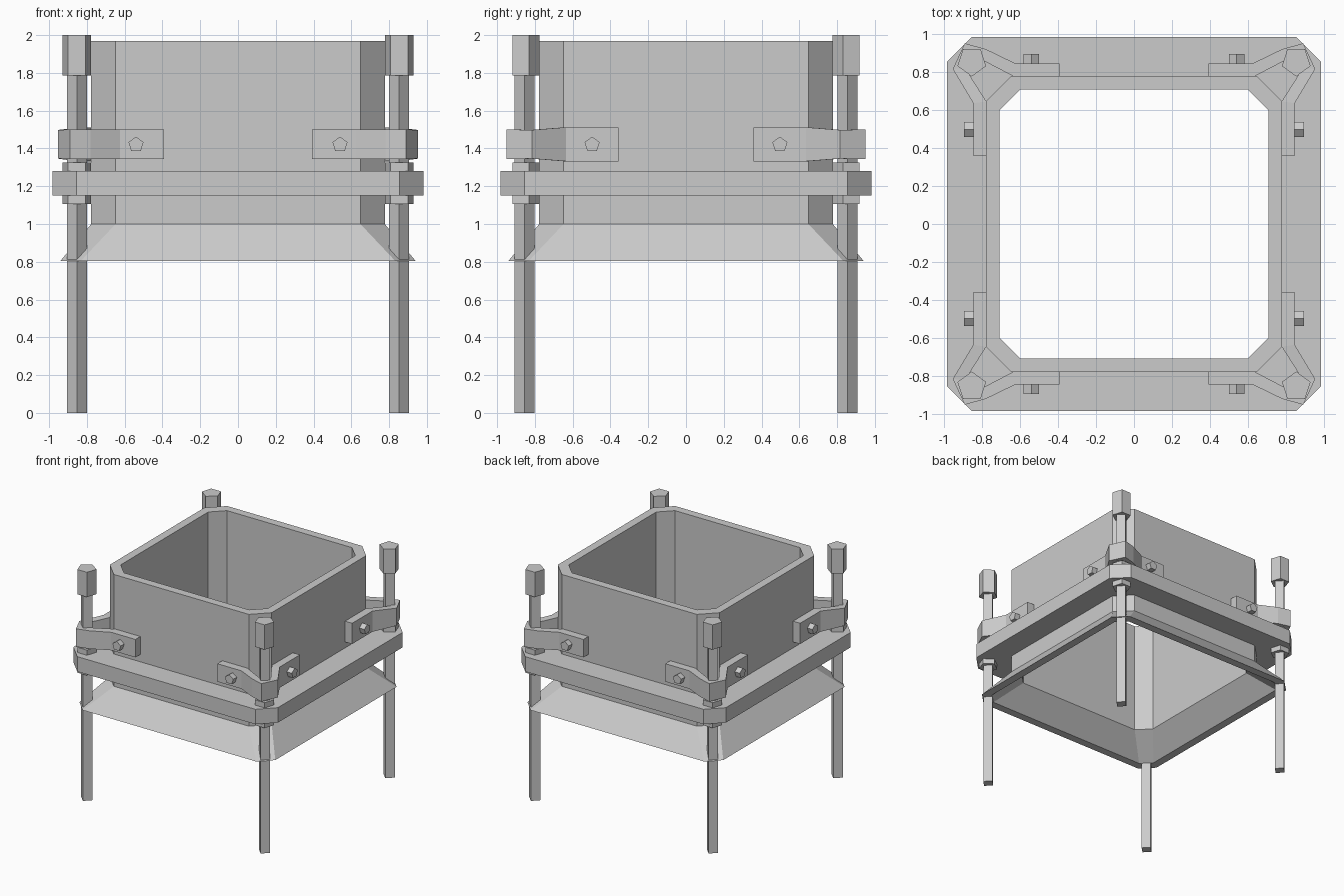
import bpy, bmesh, math

if "Cube" in bpy.data.objects:
    bpy.data.objects.remove(bpy.data.objects["Cube"])


def new_object(name, bm):
    bmesh.ops.recalc_face_normals(bm, faces=bm.faces)
    mesh = bpy.data.meshes.new(name)
    bm.to_mesh(mesh)
    bm.free()
    obj = bpy.data.objects.new(name, mesh)
    bpy.context.collection.objects.link(obj)
    return obj


def loft(name, rings, closed=False):
    """Skin matching rings of points; cap the ends, or join last ring to first."""
    bm = bmesh.new()
    loops = [[bm.verts.new(p) for p in ring] for ring in rings]
    pairs = list(zip(loops, loops[1:]))
    if closed:
        pairs.append((loops[-1], loops[0]))
    for a, b in pairs:
        n = len(a)
        for i in range(n):
            j = (i + 1) % n
            bm.faces.new((a[i], a[j], b[j], b[i]))
    if not closed:
        bm.faces.new(loops[0])
        bm.faces.new(loops[-1])
    return new_object(name, bm)


def octagon(half, flat, z):
    """Square of given half width with corners cut where the flat ends."""
    pts = [(half, -flat), (half, flat), (flat, half), (-flat, half),
           (-half, flat), (-half, -flat), (-flat, -half), (flat, -half)]
    return [(x, y, z) for x, y in pts]


def circle(sides, r, start):
    return [(r * math.cos(start + math.tau * i / sides),
             r * math.sin(start + math.tau * i / sides)) for i in range(sides)]


def upright(name, x, y, z0, z1, sides, r, start):
    pts = circle(sides, r, start)
    return loft(name, [[(x + a, y + b, z) for a, b in pts] for z in (z0, z1)])


# Hollow square duct with flared skirt
loft("duct", [octagon(0.777, 0.648, 1.97), octagon(0.777, 0.648, 1.0),
              octagon(0.94, 0.832, 0.805), octagon(0.87, 0.785, 0.805),
              octagon(0.706, 0.60, 0.985), octagon(0.706, 0.60, 1.97)], closed=True)

# Flange around the duct
loft("flange", [octagon(0.982, 0.855, 1.28), octagon(0.982, 0.855, 1.15),
                octagon(0.765, 0.64, 1.15), octagon(0.765, 0.64, 1.28)], closed=True)

# Bracket strap path: outer point, inner point, half height
STRAP = [((0.393, 0.845), (0.393, 0.777), 0.078),
         ((0.625, 0.845), (0.635, 0.777), 0.078),
         ((0.78, 0.92), (0.79, 0.858), 0.078),
         ((0.89, 0.95), (0.868, 0.885), 0.078),
         ((0.953, 0.815), (0.888, 0.82), 0.076),
         ((0.845, 0.635), (0.777, 0.645), 0.090),
         ((0.845, 0.358), (0.777, 0.358), 0.090)]

for sx in (-1, 1):
    for sy in (-1, 1):
        tag = ("front" if sy < 0 else "back") + ("_left" if sx < 0 else "_right")
        x, y = sx * 0.853, sy * 0.855
        inward = -sy * math.pi / 2

        # Leg rod with cap and clamping nuts
        upright("leg_rod_" + tag, x, y, 0, 1.8, 4, 0.053, 0)
        upright("rod_cap_" + tag, x, y, 1.785, 2.0, 5, 0.079, inward)
        upright("upper_nut_" + tag, x, y, 1.28, 1.325, 5, 0.079, inward)
        upright("lower_nut_" + tag, x, y, 1.105, 1.15, 5, 0.079, inward)

        # Bent strap holding the rod to the duct
        loft("bracket_" + tag, [
            [(sx * o[0], sy * o[1], 1.422 - h), (sx * o[0], sy * o[1], 1.422 + h),
             (sx * i[0], sy * i[1], 1.422 + h), (sx * i[0], sy * i[1], 1.422 - h)]
            for o, i, h in STRAP])

        # Bolt heads on both strap tabs
        head = circle(5, 0.042, math.pi / 2)
        loft("front_back_bolt_" + tag,
             [[(sx * 0.54 + a, sy * d, 1.42 + b) for a, b in head] for d in (0.80, 0.893)])
        loft("side_bolt_" + tag,
             [[(sx * d, sy * 0.497 + a, 1.42 + b) for a, b in head] for d in (0.80, 0.893)])
